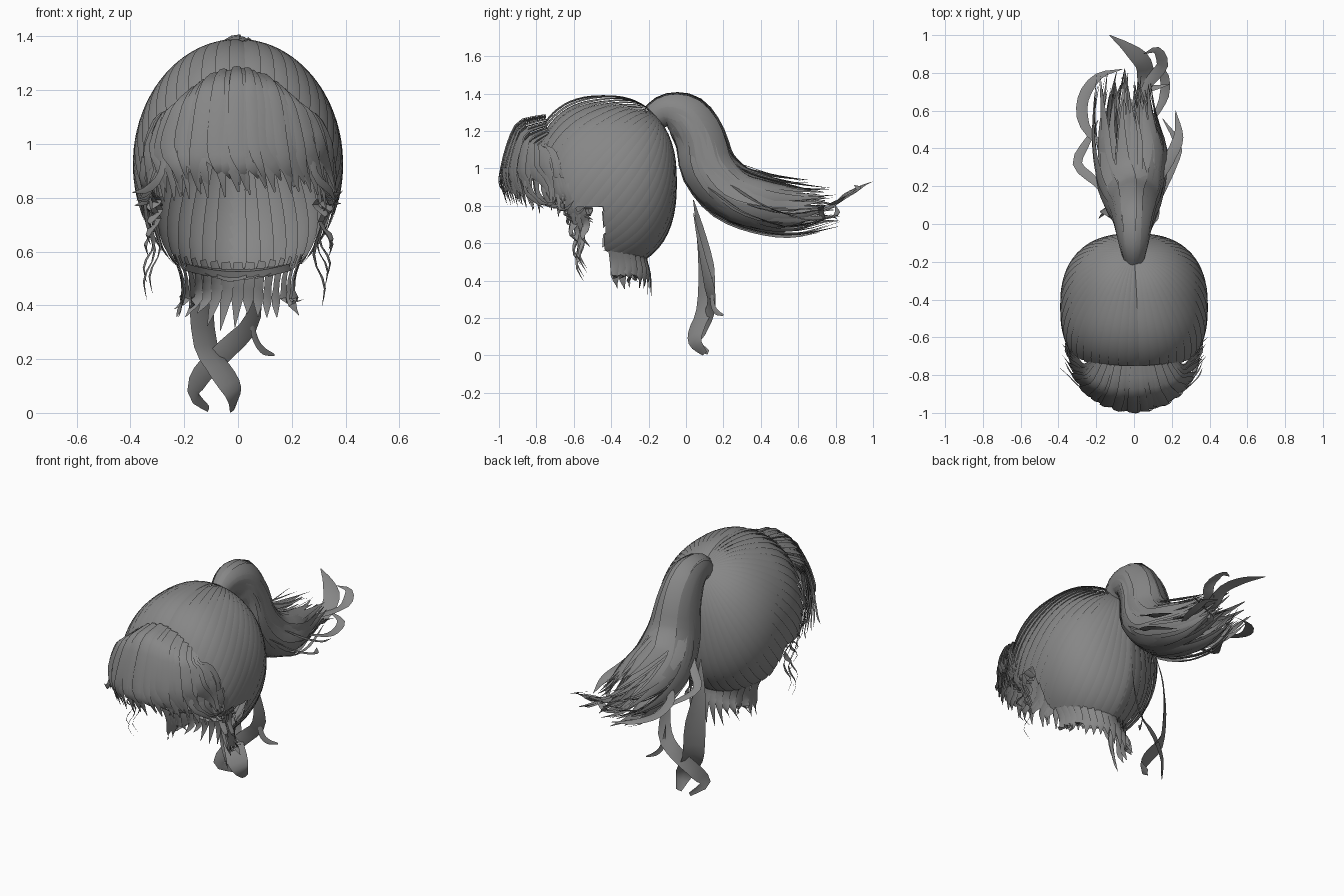
import bpy, bmesh, math, random
from mathutils import Vector as V

if "Cube" in bpy.data.objects:
    bpy.data.objects.remove(bpy.data.objects["Cube"])

random.seed(7)
hair = bpy.data.materials.new("grey_hair")
hair.diffuse_color = (0.24, 0.24, 0.24, 1)
hair.use_nodes = True
hair.node_tree.nodes["Principled BSDF"].inputs["Base Color"].default_value = hair.diffuse_color
CEN, RAD, POW = V((0, -0.44, 0.925)), V((0.385, 0.385, 0.46)), 2.45


def smooth_path(pts, n):
    """Resample control points (any dimension) with a Catmull-Rom curve."""
    pts = [V(p) for p in pts]
    out = []
    for i in range(n + 1):
        f = i / n * (len(pts) - 1)
        k = min(int(f), len(pts) - 2)
        t = f - k
        b, c = pts[k], pts[k + 1]
        a = pts[k - 1] if k else b * 2 - c
        d = pts[k + 2] if k + 2 < len(pts) else c * 2 - b
        out.append((b * 2 + (c - a) * t + (a * 2 - b * 5 + c * 4 - d) * t * t
                    + (b * 3 - a - c * 3 + d) * t ** 3) * 0.5)
    return out


def add_rows(bm, rows):
    """Skin rows of points into a strip."""
    vs = [[bm.verts.new(p) for p in r] for r in rows]
    for a, b in zip(vs, vs[1:]):
        for j in range(len(a) - 1):
            bm.faces.new((a[j], b[j], b[j + 1], a[j + 1]))


def ribbon(bm, path, normal, width, tip=0.1, root=0.7, twist=0.0, arch=0.2):
    """Arched lock of hair along a path, narrowing to its tip."""
    rows, n = [], len(path) - 1
    for i, p in enumerate(path):
        t = i / n
        tan = (path[min(i + 1, n)] - path[max(i - 1, 0)]).normalized()
        side = tan.cross(normal(p, i)).normalized()
        up = side.cross(tan)
        ang = twist * t
        side, up = side * math.cos(ang) + up * math.sin(ang), up * math.cos(ang) - side * math.sin(ang)
        w = width * 0.5 * min(root + (1 - root) * t * 3, 1, tip + (1 - t) * 2.5)
        rows.append((p - side * w, p + up * w * arch, p + side * w))
    add_rows(bm, rows)


def finish(bm, name):
    me = bpy.data.meshes.new(name)
    bm.to_mesh(me)
    bm.free()
    ob = bpy.data.objects.new(name, me)
    bpy.context.collection.objects.link(ob)
    me.materials.append(hair)
    bpy.ops.object.select_all(action='DESELECT')
    ob.select_set(True)
    bpy.context.view_layer.objects.active = ob
    bpy.ops.object.shade_smooth_by_angle(angle=math.radians(40))


def radial(p, i=0):
    return (p - CEN).normalized()


# Swept-back cap: overlapping strips running from the tie to the hairline
pole = V((0, 0.69, 0.72)).normalized()
e1 = V((1, 0, 0))
e2 = pole.cross(e1)


def cap_point(phi, th, lift=0.0):
    d = pole * math.cos(th) + (e1 * math.cos(phi) + e2 * math.sin(phi)) * math.sin(th)
    d /= ((d.x ** 2 + d.z ** 2) ** (POW / 2) + abs(d.y) ** POW) ** (1 / POW)
    return CEN + V(d[k] * (RAD[k] + lift) for k in range(3))


def inside_hairline(p):
    if p.z > 0.8:
        return p.y > -0.62 - 0.14 * (p.z - 0.8) / 0.45
    return p.y > -0.43 - 0.1 * max(0, p.z - 0.7) and p.z > 0.5 + 1.1 * p.x ** 2


def hairline(phi):
    th = 0.1
    while th < 2.9 and inside_hairline(cap_point(phi, th)):
        th += 0.01
    return th


bm = bmesh.new()
COUNT = 50
for s in range(COUNT):
    a0, a1 = (2 * math.pi * (s + o) / COUNT for o in (-0.15, 1.15))
    am = (a0 + a1) / 2
    jag = random.uniform(-0.01, 0.05)
    ends = [hairline(a) + jag for a in (a0, am, a1)]
    lifts = (-0.003, 0.006, 0.006) if math.cos(am) > 0 else (0.006, 0.006, -0.003)
    rows = []
    for i in range(19):
        t = i / 18
        rows.append([cap_point(a, 0.06 + (e - 0.06) * t, l * min(1, t * 4))
                     for a, e, l in zip((a0, am, a1), ends, lifts)])
    add_rows(bm, rows)
finish(bm, "swept_cap")

# Fringe: layered locks fanning over the forehead
bm = bmesh.new()
for layer, num in ((0, 24), (1, 22), (2, 15)):
    for k in range(num):
        a = math.radians(-98 + 196 * (k + random.uniform(0.2, 0.8)) / num)
        b = a + random.uniform(-0.08, 0.2)
        s, c, sb, cb = math.sin(a), max(0, math.cos(a)), math.sin(b), max(0, math.cos(b))
        g = layer * 0.006
        end = 0.83 + random.uniform(-0.03, 0.03) + layer * 0.015 - 0.06 * abs(s) ** 3
        path = smooth_path([
            (0.2 * s, -0.73 - 0.02 * c, 1.275 + g - 0.12 * s * s),
            (0.255 * s, -0.76 - 0.12 * c - g, 1.24 + g - 0.14 * s * s),
            (0.3 * s, -0.72 - 0.222 * c - g, 1.13 - 0.06 * s * s),
            ((0.325 + g) * s, -0.69 - 0.288 * c - g, 0.99),
            ((0.335 + g) * sb, -0.66 - 0.325 * cb - g, 0.91),
            ((0.34 + g) * sb + 0.02, -0.65 - 0.31 * cb, end)], 12)
        ribbon(bm, path, radial, random.uniform(0.055, 0.085) - layer * 0.01, 0.08, 0.5)
# Stray tips sweeping out at the temples
for sx, num in ((1, 8), (-1, 5)):
    for k in range(num):
        y = -0.86 + 0.032 * k
        x = sx * (0.27 + 0.01 * k)
        path = smooth_path([(x, y, 0.98), (x + sx * 0.02, y, 0.88),
                            (sx * 0.34, y + 0.05, 0.83 - 0.01 * k),
                            (sx * random.uniform(0.36, 0.395), y + 0.1, 0.80 + random.uniform(-0.03, 0.03))], 7)
        ribbon(bm, path, radial, 0.03, 0.05)
finish(bm, "fringe")

# Wavy locks in front of the ears
bm = bmesh.new()
for sx in (-1, 1):
    for k, low in enumerate((0.74, 0.7, 0.62, 0.5, 0.41, 0.46, 0.6, 0.72)):
        y = -0.68 + 0.016 * k
        low += random.uniform(-0.02, 0.02)
        d = random.uniform(-0.015, 0.015)
        h = 0.86 - low
        path = smooth_path([(sx * 0.35, y - 0.02, 0.95), (sx * 0.355, y, 0.86),
                            (sx * (0.325 + d), y + 0.03, 0.86 - h * 0.35),
                            (sx * (0.295 + d), y + 0.05, 0.86 - h * 0.6),
                            (sx * (0.335 + d), y + 0.03, 0.86 - h * 0.82),
                            (sx * (0.325 + d), y + 0.07, low)], 12)
        ribbon(bm, path, radial, 0.045 if low > 0.55 else 0.025, 0.05)
finish(bm, "side_locks")

# Short locks along the nape, with a folded inner band
bm = bmesh.new()
for k in range(17):
    a = math.radians(-88 + 176 * k / 16)
    s, c = math.sin(a), math.cos(a)
    low = random.uniform(0.29, 0.38) + 0.06 * abs(s)
    j = random.uniform(-0.03, 0.03)
    path = smooth_path([(0.24 * s, -0.41 + 0.2 * c, 0.56 + 0.03 * s * s), (0.21 * s, -0.39 + 0.18 * c, 0.5),
                        (0.215 * s + j * 0.3, -0.385 + 0.195 * c, 0.42),
                        (0.25 * s + j, -0.385 + 0.205 * c + j * 0.5, low)], 8)
    ribbon(bm, path, radial, 0.048, 0.05)
band = [math.radians(-85 + 170 * i / 14) for i in range(15)]
add_rows(bm, [[(r * math.sin(a), -0.41 + r * 0.9 * math.cos(a), z + 0.03 * math.sin(a) ** 2)
               for r, z in ((0.235, 0.535), (0.19, 0.525), (0.2, 0.5))] for a in band])
finish(bm, "nape_locks")

# Wrapped lock around the base of the ponytail
bpy.ops.mesh.primitive_torus_add(major_radius=0.05, minor_radius=0.022, major_segments=20,
                                 minor_segments=8, location=(0, -0.165, 1.25),
                                 rotation=(math.radians(-50), 0, 0))
tie = bpy.context.object
tie.name = "hair_tie"
tie.data.materials.append(hair)
bpy.ops.object.shade_smooth_by_angle(angle=math.radians(40))

# Ponytail: sections hold x, y, z, half width, half height
SECTIONS = [(0, -0.18, 1.27, 0.055, 0.07), (0, -0.1, 1.31, 0.075, 0.085), (0, 0.0, 1.275, 0.095, 0.115),
            (0, 0.075, 1.16, 0.115, 0.125), (0, 0.12, 1.0, 0.14, 0.14), (-0.01, 0.235, 0.87, 0.175, 0.145),
            (-0.015, 0.40, 0.805, 0.195, 0.15), (-0.03, 0.58, 0.775, 0.17, 0.135), (-0.03, 0.76, 0.78, 0.14, 0.09)]
N = 24
sec = smooth_path(SECTIONS, N)
bm = bmesh.new()
for layer, num in ((1.0, 24), (0.9, 20), (0.65, 14), (0.35, 8)):
    for k in range(num):
        ang = 2 * math.pi * (k + random.uniform(-0.2, 0.2)) / num
        last = N - random.choice((0, 0, 0, 1, 2, 4))
        swirl, depth = random.uniform(-0.4, 0.4), layer * random.uniform(0.93, 1.03)
        wave, phase = random.uniform(0, 0.012), random.uniform(0, 6.28)
        fray = V((random.uniform(-0.06, 0.06), random.uniform(-0.05, 0.06), random.uniform(-0.04, 0.07)))
        path, outs = [], []
        for i in range(last + 1):
            x, y, z, rx, rv = sec[i]
            q0, q1 = sec[max(i - 1, 0)], sec[min(i + 1, N)]
            tan = V((0, q1[1] - q0[1], q1[2] - q0[2])).normalized()
            up = V((0, -tan.z, tan.y))
            th = ang + swirl * i / N
            out = V((math.cos(th) * rx, 0, 0)) + up * math.sin(th) * rv
            f = depth + wave * i / N * 8 * math.sin(phase + i * 0.6)
            path.append(V((x, y, z)) + out * f + fray * (i / N) ** 4)
            outs.append((V((math.cos(th) / rx, 0, 0)) + up * math.sin(th) / rv).normalized())
        ribbon(bm, path, lambda p, i: outs[i], 0.1 if layer > 0.7 else 0.075, 0.04, 0.25, random.uniform(-0.4, 0.4))
finish(bm, "ponytail")

# Loose curls around the ponytail and its flicked tip
CURLS = [
    ([(-0.1, 0.1, 1.0), (-0.2, 0.22, 0.88), (-0.3, 0.32, 0.80), (-0.24, 0.45, 0.75), (-0.19, 0.55, 0.72)], 0.05),
    ([(-0.16, 0.4, 0.83), (-0.26, 0.52, 0.8), (-0.27, 0.66, 0.76), (-0.19, 0.78, 0.74), (-0.06, 0.82, 0.72)], 0.06),
    ([(0.12, 0.2, 0.95), (0.18, 0.33, 0.85), (0.235, 0.46, 0.78), (0.22, 0.6, 0.74)], 0.06),
    ([(0.13, 0.12, 0.9), (0.19, 0.28, 0.78), (0.23, 0.42, 0.72), (0.15, 0.56, 0.68)], 0.05),
    ([(0.05, 0.55, 0.8), (0.06, 0.74, 0.78), (0.05, 0.85, 0.85), (-0.03, 0.93, 0.9), (-0.13, 1.0, 0.93)], 0.09),
    ([(0.0, 0.6, 0.8), (0.08, 0.75, 0.8), (0.15, 0.84, 0.84), (0.12, 0.92, 0.89), (0.05, 0.9, 0.91)], 0.06),
    ([(0.1, 0.55, 0.75), (0.16, 0.68, 0.72), (0.15, 0.8, 0.75), (0.05, 0.8, 0.8)], 0.05),
    ([(0.0, 0.6, 0.7), (0.04, 0.72, 0.72), (0.1, 0.72, 0.78), (0.19, 0.74, 0.8)], 0.04),
    ([(0.02, 0.2, 1.05), (0.03, 0.3, 1.02), (0.03, 0.45, 0.97), (0.0, 0.64, 0.93)], 0.03)]
bm = bmesh.new()
for pts, w in CURLS:
    ribbon(bm, smooth_path(pts, 12), lambda p, i: V((0.25, 0.1, 1)).normalized(), w, 0.05, 0.4, 0.5)
finish(bm, "ponytail_curls")

# Long loose locks hanging behind the neck
LOOSE = [
    ([(-0.13, 0.04, 0.83), (-0.15, 0.08, 0.65), (-0.14, 0.11, 0.45), (-0.12, 0.1, 0.25),
      (-0.06, 0.06, 0.15), (-0.015, 0.05, 0.07), (-0.02, 0.1, 0.01)], 0.125),
    ([(0.05, 0.04, 0.76), (0.07, 0.09, 0.52), (0.05, 0.13, 0.34), (-0.04, 0.13, 0.24),
      (-0.13, 0.09, 0.15), (-0.165, 0.05, 0.07), (-0.11, 0.12, 0.015)], 0.085),
    ([(0.04, 0.14, 0.42), (0.06, 0.14, 0.29), (0.09, 0.16, 0.235), (0.135, 0.2, 0.215)], 0.03)]
bm = bmesh.new()
for pts, w in LOOSE:
    ribbon(bm, smooth_path(pts, 16), lambda p, i: V((0.7, -0.7, 0.15)).normalized(), w, 0.3, 0.05)
finish(bm, "loose_locks")
